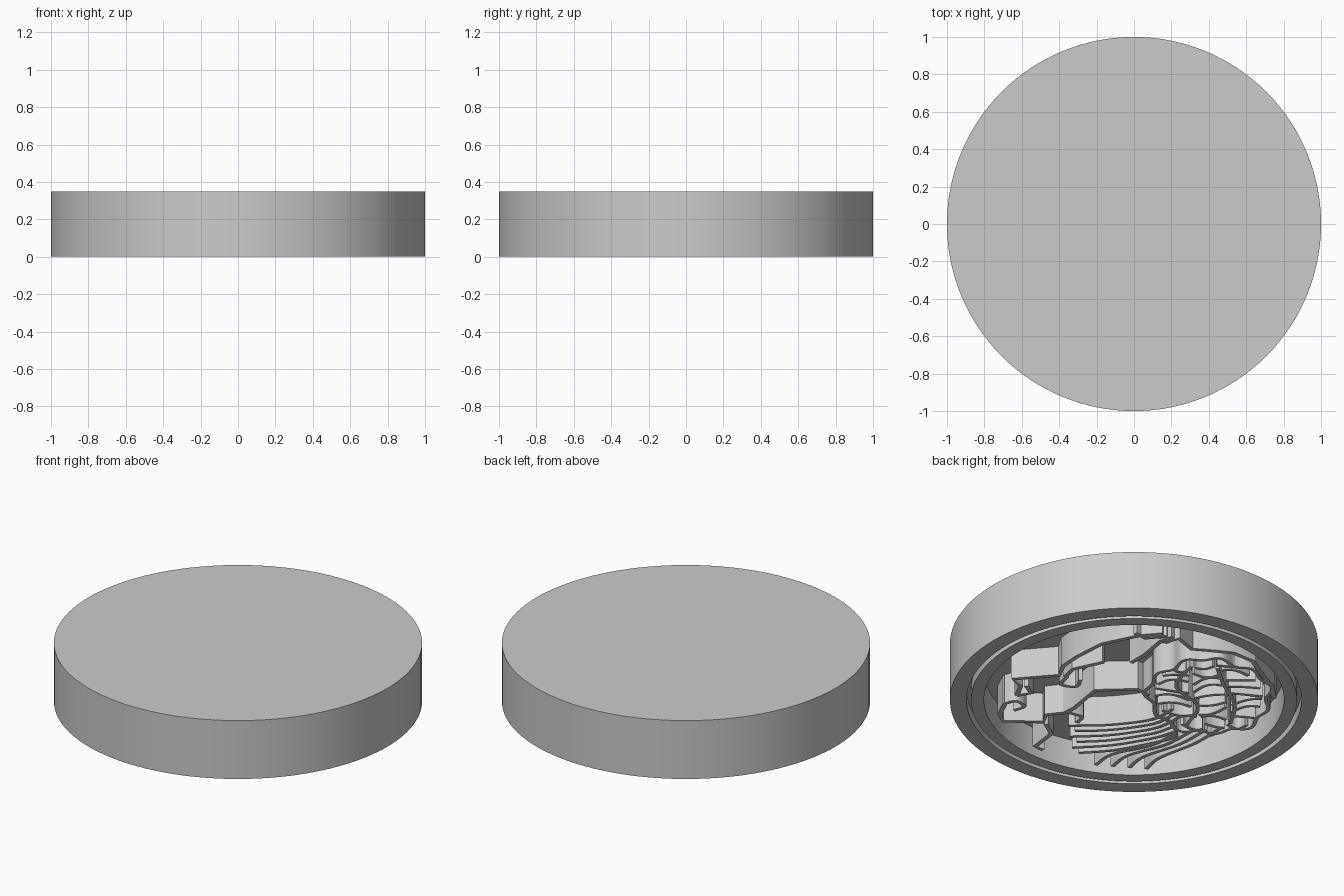
import bpy, bmesh, math, random
from mathutils import Vector

cube = bpy.data.objects.get("Cube")
if cube:
    bpy.data.objects.remove(cube)

random.seed(4)
HEIGHT, FLOOR, GROOVE = 0.35, 0.175, 0.065

grey = bpy.data.materials.new("plain_grey")
grey.use_nodes = True
colour = (0.6, 0.6, 0.6, 1)
grey.diffuse_color = colour
grey.node_tree.nodes["Principled BSDF"].inputs["Base Color"].default_value = colour


def finish(bm, name):
    bmesh.ops.recalc_face_normals(bm, faces=bm.faces)
    mesh = bpy.data.meshes.new(name)
    bm.to_mesh(mesh)
    bm.free()
    mesh.materials.append(grey)
    obj = bpy.data.objects.new(name, mesh)
    bpy.context.collection.objects.link(obj)
    bpy.ops.object.select_all(action="DESELECT")
    obj.select_set(True)
    bpy.context.view_layer.objects.active = obj
    bpy.ops.object.shade_smooth_by_angle(angle=math.radians(30))


def lathe(name, profile, steps=128):
    bm = bmesh.new()
    verts = [bm.verts.new((r, 0, z)) for r, z in profile]
    edges = [bm.edges.new(pair) for pair in zip(verts, verts[1:])]
    bmesh.ops.spin(bm, geom=verts + edges, axis=(0, 0, 1), cent=(0, 0, 0),
                   angle=math.tau, steps=steps)
    bmesh.ops.remove_doubles(bm, verts=bm.verts, dist=0.0001)
    finish(bm, name)


def smooth(points, steps=5):
    """Pass a soft curve through the points."""
    pts = [Vector(p) for p in points]
    pts = [2 * pts[0] - pts[1]] + pts + [2 * pts[-1] - pts[-2]]
    out = []
    for a, b, c, d in zip(pts, pts[1:], pts[2:], pts[3:]):
        for k in range(steps):
            t = k / steps
            out.append(b + (c - a) * t / 2 + (2 * a - 5 * b + 4 * c - d) * t * t / 2
                       + (3 * b - a - 3 * c + d) * t ** 3 / 2)
    return out + [pts[-2]]


def ridge(bm, path, width):
    """Stand a thin wall along a path, from the cavity floor down to the rim."""
    path = [Vector(p) for p in path]
    rows = []
    for i, p in enumerate(path):
        along = path[min(i + 1, len(path) - 1)] - path[max(i - 1, 0)]
        side = Vector((-along.y, along.x)).normalized() * width / 2
        row = []
        for q, z in ((p + side, 0), (p - side, 0), (p - side, FLOOR + 0.01), (p + side, FLOOR + 0.01)):
            u, n = q
            # The design is laid out along the diagonals of the disc
            row.append(bm.verts.new(((n - u) / math.sqrt(2), (n + u) / math.sqrt(2), z)))
        rows.append(row)
    for a, b in zip(rows, rows[1:]):
        for k in range(4):
            j = (k + 1) % 4
            bm.faces.new((a[k], a[j], b[j], b[k]))
    bm.faces.new(rows[0])
    bm.faces.new(rows[-1][::-1])


def ridges(name, paths, width=0.022):
    bm = bmesh.new()
    for path in paths:
        ridge(bm, path, width)
    finish(bm, name)


# Round body: flat top, outer rim, narrow groove, inner rim and cavity
lathe("round_body", [
    (0, HEIGHT), (1, HEIGHT), (1, 0), (0.91, 0), (0.91, GROOVE),
    (0.885, GROOVE), (0.885, 0), (0.815, 0), (0.815, FLOOR), (0, FLOOR)])

# Large angular outline walls on the cavity floor
ridges("outline_ridges", [
    [(-.63, .1), (-.6, .2), (-.64, .28), (-.38, .3), (-.35, .4), (-.27, .49), (-.12, .62), (.09, .69), (.22, .7)],
    [(-.63, .1), (-.55, .12), (-.57, .2)],
    [(-.7, .02), (-.74, -.09), (-.73, -.17), (-.51, -.2), (-.49, -.12), (-.39, -.11),
     (-.33, -.06), (-.2, .12), (.03, .11), (.08, .04)],
    [(-.54, -.5), (-.58, -.46), (-.48, -.33), (-.5, -.22)],
    [(-.35, .28), (-.3, .36), (-.13, .42)],
    [(.02, .4), (.1, .48), (.2, .62), (.27, .66)],
    [(.07, .72), (.12, .66), (.24, .67)],
    [(.22, .6), (.3, .64), (.36, .52), (.44, .5), (.58, .46), (.68, .36), (.72, .2), (.76, .08), (.76, -.05)],
], 0.026)

# Small curls near the outline
ridges("small_curls", [smooth(p) for p in (
    [(-.7, .02), (-.64, .04), (-.6, -.02), (-.66, -.06)],
    [(-.38, -.1), (-.3, -.16), (-.33, -.22)],
    [(-.34, .28), (-.38, .2), (-.3, .17), (-.27, .24)],
)])

# Nearly parallel strands
ridges("parallel_strands", [
    smooth([(-.38 + .03 * (i % 2), -.25 - .06 * i), (-.15, -.26 - .055 * i),
            (.08, -.22 - .05 * i), (.2, -.12 - .06 * i)])
    for i in range(6)])

# Long sweeping strands
ridges("sweeping_strands", [
    smooth([(-.27 + .09 * i, -.69 - .022 * i), (-.17 + .085 * i, -.58 - .02 * i),
            (.05 + .08 * i, -.5), (.2 + .08 * i, -.38 + .01 * i)])
    for i in range(4)])

# Oval cluster of leafy lines: wavy outline, sloping twigs and two veins
outline, twigs = [], []
for i in range(97):
    a = math.tau * i / 96
    r = 1 + 0.05 * math.sin(11 * a) + 0.03 * math.sin(5 * a)
    outline.append((.41 + .33 * r * math.cos(a), .4 * r * math.sin(a)))
for row in range(-4, 5):
    half = .29 * math.sqrt(1 - (row / 5) ** 2)
    for start, end in ((-1, -.38), (-.28, .3), (.4, 1)):
        bend = random.uniform(-.05, .05)
        slope = random.uniform(-.08, .08)
        twigs.append(smooth([
            (.41 + half * (start + (end - start) * t), .08 * row + slope * (t - .5) + bend * math.sin(math.pi * t))
            for t in (0, .33, .67, 1)], 3))
veins = [smooth([(.26 + .24 * k, -.3), (.34 + .2 * k, -.1), (.24 + .26 * k, .12), (.32 + .16 * k, .3)])
         for k in range(2)]
ridges("oval_cluster", [outline] + twigs + veins, 0.02)
